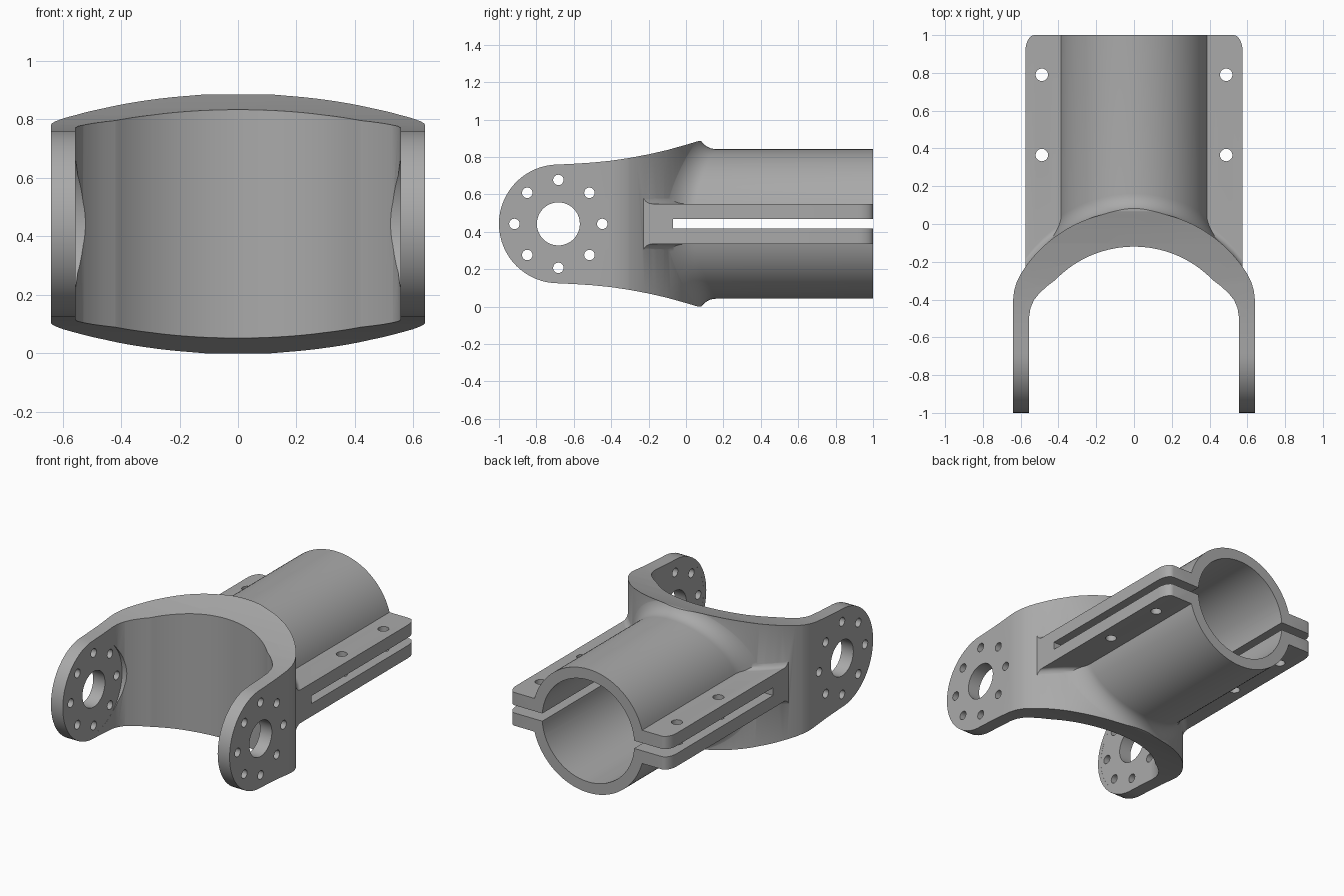
import bpy, bmesh
from math import sin, cos, pi, radians, sqrt
from mathutils import Matrix, Vector

default = bpy.data.objects.get("Cube")
if default:
    bpy.data.objects.remove(default, do_unlink=True)

MID = 0.4425          # height of the centre plane; parts are built around z = 0
PIVOT = -0.6825       # y of the arm pivot
TUBE_R, BORE_R = 0.4, 0.33
FLANGE_X, FLANGE_Z = 0.575, 0.1075

grey = bpy.data.materials.new("satin_grey")
grey.use_nodes = True
grey.diffuse_color = (0.4, 0.4, 0.4, 1)
grey.node_tree.nodes["Principled BSDF"].inputs["Base Color"].default_value = (0.4, 0.4, 0.4, 1)


def make(name, bm):
    bmesh.ops.recalc_face_normals(bm, faces=bm.faces)
    mesh = bpy.data.meshes.new(name)
    bm.to_mesh(mesh)
    bm.free()
    mesh.materials.append(grey)
    ob = bpy.data.objects.new(name, mesh)
    bpy.context.collection.objects.link(ob)
    return ob


def prism(name, points, direction):
    """Extrude a closed outline along a direction."""
    bm = bmesh.new()
    face = bm.faces.new([bm.verts.new(p) for p in points])
    out = bmesh.ops.extrude_face_region(bm, geom=[face])
    moved = [v for v in out["geom"] if isinstance(v, bmesh.types.BMVert)]
    bmesh.ops.translate(bm, verts=moved, vec=direction)
    return make(name, bm)


def cylinder(name, radius, start, end, sides=32):
    a, b = Vector(start), Vector(end)
    turn = (b - a).to_track_quat('Z', 'Y').to_matrix().to_4x4()
    bm = bmesh.new()
    bmesh.ops.create_cone(bm, cap_ends=True, segments=sides, radius1=radius, radius2=radius,
                          depth=(b - a).length, matrix=Matrix.Translation((a + b) / 2) @ turn)
    return make(name, bm)


def combine(target, tool, operation):
    mod = target.modifiers.new(operation, 'BOOLEAN')
    mod.operation, mod.solver, mod.object = operation, 'EXACT', tool
    bpy.context.view_layer.objects.active = target
    bpy.ops.object.modifier_apply(modifier=mod.name)
    bpy.data.objects.remove(tool, do_unlink=True)


def arc_half(radius, centre, limit, tail):
    """Plan outline of the yoke: an arc over the middle running into straight arms."""
    half = [(radius * sin(radians(limit) * i / 24), centre + radius * cos(radians(limit) * i / 24))
            for i in range(25)] + tail
    return [(-x, y) for x, y in reversed(half[1:])] + half


def back_y(x):
    return -0.635 + sqrt(0.705 ** 2 - x * x)


def flared_bar(name, outline, fillet, front):
    """Bar running to the back, its root flaring onto the curved yoke wall."""
    steps = 10
    angles = [pi / 2 * i / steps for i in range(steps + 1)]
    rings = [[(x, front, z) for x, z in outline(fillet)]]
    for a in angles:
        rings.append([(x, back_y(x) - 0.004 + fillet * (1 - cos(a)), z)
                      for x, z in outline(fillet * (1 - sin(a)))])
    rings.append([(x, 1, z) for x, z in outline(0)])
    bm = bmesh.new()
    rows = [[bm.verts.new(p) for p in ring] for ring in rings]
    n = len(rows[0])
    for r, s in zip(rows, rows[1:]):
        for i in range(n):
            bm.faces.new((r[i], r[(i + 1) % n], s[(i + 1) % n], s[i]))
    bm.faces.new(rows[0])
    bm.faces.new(rows[-1])
    return bm


def round_outline(grow):
    r = TUBE_R + grow
    return [(r * cos(2 * pi * i / 96), r * sin(2 * pi * i / 96)) for i in range(96)]


def flange_outline(grow):
    xs = [FLANGE_X * (i / 12 - 1) for i in range(25)]
    z = FLANGE_Z + grow
    return [(x, z) for x in xs] + [(x, -z) for x in reversed(xs)]


# Yoke body, solid in plan
outer = arc_half(0.705, -0.635, 54, [(0.6, -0.265), (0.622, -0.31), (0.635, -0.355),
                                     (0.64, -0.4), (0.64, -1.1)])
bracket = prism("yoke_bracket", [(x, y, -0.6) for x, y in outer], (0, 0, 1.2))

# Clamp tube
combine(bracket, make("clamp_tube", flared_bar("tube", round_outline, 0.095, -0.4)), 'UNION')

# Clamp flanges with rounded rear corners
bm = flared_bar("flange", flange_outline, 0.05, -0.38)
corners = [e for e in bm.edges if all(v.co.y > 0.99 and abs(v.co.x) > FLANGE_X - 0.01 for v in e.verts)
           and abs(e.verts[0].co.z - e.verts[1].co.z) > 0.1]
bmesh.ops.bevel(bm, geom=corners, offset=0.085, segments=8, profile=0.5, affect='EDGES')
combine(bracket, make("clamp_flange", bm), 'UNION')

# Side silhouette: round arm ends rising to the back ridge
top = [(-0.59, 0.322), (-0.5, 0.328), (-0.4, 0.338), (-0.3, 0.353), (-0.2, 0.372),
       (-0.1, 0.395), (0, 0.423), (0.065, MID), (1.1, MID)]
nose = [(PIVOT - 0.3175 * sin(pi * i / 32), -0.3175 * cos(pi * i / 32)) for i in range(33)]
side = nose + top + [(y, -z) for y, z in reversed(top)]
combine(bracket, prism("silhouette", [(-1, y, z) for y, z in side], (2, 0, 0)), 'INTERSECT')

# Hollow between the arms, with a round clearance at the pivot
inner = arc_half(0.58, -0.70, 46, [(0.46, -0.329), (0.5, -0.366), (0.53, -0.403),
                                   (0.548, -0.445), (0.555, -0.49), (0.555, -1.2)])
combine(bracket, prism("hollow", [(x, y, -0.7) for x, y in inner], (0, 0, 1.4)), 'DIFFERENCE')
combine(bracket, cylinder("clearance", 0.29, (-0.5555, PIVOT, 0), (0.5555, PIVOT, 0), 64), 'DIFFERENCE')

# Blind bore and clamping slit
combine(bracket, cylinder("bore", BORE_R, (0, 0.05, 0), (0, 1.1, 0), 96), 'DIFFERENCE')
slit = [(-1, -0.07, -0.025), (-1, 1.1, -0.025), (-1, 1.1, 0.025), (-1, -0.07, 0.025)]
combine(bracket, prism("slit", slit, (2, 0, 0)), 'DIFFERENCE')

# Pivot hole and ring of bolt holes through both arms
combine(bracket, cylinder("pivot_hole", 0.115, (-1, PIVOT, 0), (1, PIVOT, 0), 48), 'DIFFERENCE')
for i in range(8):
    y, z = PIVOT + 0.235 * cos(pi * i / 4), 0.235 * sin(pi * i / 4)
    combine(bracket, cylinder("arm_hole", 0.028, (-1, y, z), (1, y, z), 24), 'DIFFERENCE')

# Clamp bolt holes
for x in (-0.488, 0.488):
    for y in (0.365, 0.79):
        combine(bracket, cylinder("clamp_hole", 0.033, (x, y, -0.3), (x, y, 0.3), 24), 'DIFFERENCE')

# Stand on the ground and smooth the curved faces
bracket.data.transform(Matrix.Translation((0, 0, MID)))
bpy.ops.object.select_all(action='DESELECT')
bracket.select_set(True)
bpy.context.view_layer.objects.active = bracket
bpy.ops.object.shade_smooth_by_angle(angle=radians(30))
